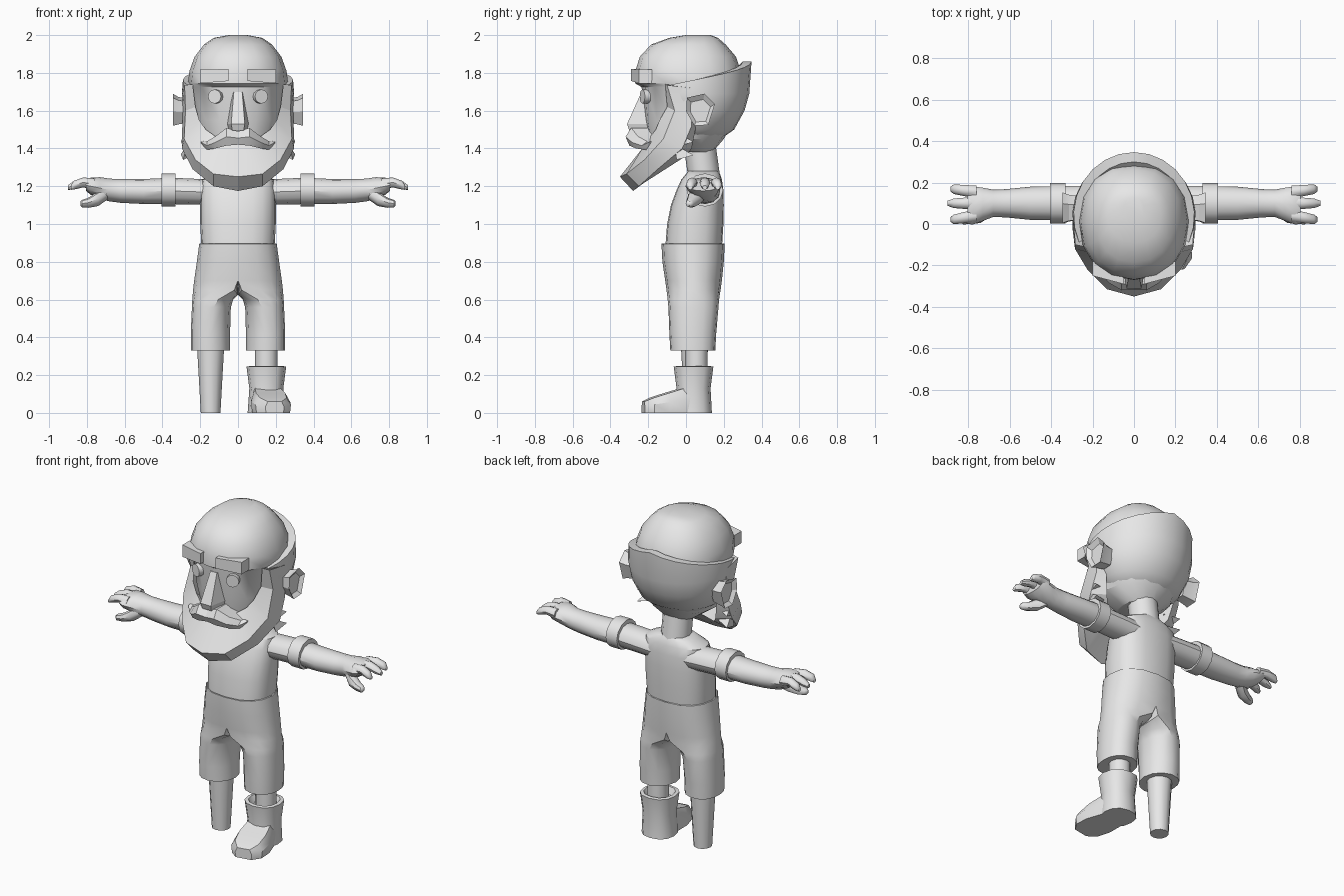
import bpy, bmesh, math
from mathutils import Vector, Matrix

if "Cube" in bpy.data.objects:
    bpy.data.objects.remove(bpy.data.objects["Cube"])

skin = bpy.data.materials.new("plain grey")
skin.diffuse_color = (0.8, 0.8, 0.8, 1)
skin.use_nodes = True
skin.node_tree.nodes["Principled BSDF"].inputs["Base Color"].default_value = skin.diffuse_color


def spow(v, p):
    return math.copysign(abs(v) ** p, v)


def make(name, bm, mirror=False, angle=35):
    """Turn a bmesh into a shaded, optionally mirrored object."""
    bmesh.ops.remove_doubles(bm, verts=bm.verts, dist=0.0005)
    bmesh.ops.recalc_face_normals(bm, faces=bm.faces)
    me = bpy.data.meshes.new(name)
    bm.to_mesh(me)
    bm.free()
    me.materials.append(skin)
    ob = bpy.data.objects.new(name, me)
    bpy.context.collection.objects.link(ob)
    bpy.ops.object.select_all(action='DESELECT')
    ob.select_set(True)
    bpy.context.view_layer.objects.active = ob
    if mirror:
        mod = ob.modifiers.new("mirror", 'MIRROR')
        mod.use_clip = True
        bpy.ops.object.modifier_apply(modifier=mod.name)
    bpy.ops.object.shade_smooth_by_angle(angle=math.radians(angle))
    return ob


def loft_into(bm, rings, closed=True, caps=True):
    rows = [[bm.verts.new(p) for p in r] for r in rings]
    n = len(rows[0])
    for a, b in zip(rows, rows[1:]):
        for i in range(n if closed else n - 1):
            j = (i + 1) % n
            bm.faces.new((a[i], a[j], b[j], b[i]))
    if caps:
        bm.faces.new(rows[0])
        bm.faces.new(rows[-1])


def loft(name, rings, mirror=False, angle=35, closed=True, caps=True):
    bm = bmesh.new()
    loft_into(bm, rings, closed, caps)
    return make(name, bm, mirror, angle)


def ring_z(z, hx, yf, yb, n=16, p=1.0, cx=0):
    """Horizontal ring from half width and front/back limits."""
    cy, ry = (yf + yb) / 2, (yb - yf) / 2
    ts = [2 * math.pi * i / n for i in range(n)]
    return [(cx + hx * spow(math.cos(t), p), cy + ry * spow(math.sin(t), p), z) for t in ts]


def ring_x(x, y, z, ry, rz, n=12):
    ts = [2 * math.pi * i / n for i in range(n)]
    return [(x, y + ry * math.cos(t), z + rz * math.sin(t)) for t in ts]


# Skull with a step under the brow
loft("head", [ring_z(*r, n=16, p=0.9) for r in (
    (2.0, .05, .0, .13), (1.985, .13, -.09, .17), (1.95, .18, -.185, .21),
    (1.885, .23, -.245, .265), (1.81, .257, -.268, .29), (1.745, .265, -.27, .30),
    (1.725, .262, -.235, .30), (1.55, .23, -.22, .26), (1.45, .2, -.2, .2),
    (1.38, .1, -.1, .14))])

# Hair wrapping the back of the head, with a raised rim
cols = []
for i in range(9):
    a = math.radians(-25 + 115 * i / 8)
    c, s = math.cos(a), math.sin(a)
    top = 1.735 + .125 * i / 8
    col = [(.235 * c, .04 + .24 * s, top - .02), (.25 * c, .04 + .26 * s, top)]
    for z, rx, ry in ((top, .292, .307), (1.69, .298, .295), (1.6, .285, .27),
                      (1.5, .235, .205), (1.44, .155, .12), (1.425, .02, .02)):
        k = .04 if z > 1.5 else .05
        col.append((max(0, rx * c) if i < 8 else 0, k + ry * s, z))
    cols.append(col)
loft("hair", cols, mirror=True, closed=False, caps=False)

# Beard: sections from the chin up to the sideburn
bm = bmesh.new()
loft_into(bm, [
    [(0, -.2, 1.44), (0, -.35, 1.25), (0, -.28, 1.175), (0, -.05, 1.36)],
    [(.1, -.2, 1.45), (.13, -.315, 1.265), (.13, -.25, 1.2), (.1, -.03, 1.36)],
    [(.17, -.16, 1.5), (.225, -.22, 1.34), (.24, -.15, 1.29), (.19, .0, 1.36)],
    [(.205, -.14, 1.55), (.285, -.12, 1.45), (.297, -.02, 1.40), (.22, .03, 1.4)],
    [(.225, -.1, 1.62), (.278, -.06, 1.6), (.295, .03, 1.52), (.24, .05, 1.5)],
    [(.24, -.11, 1.74), (.283, -.1, 1.735), (.295, .03, 1.72), (.25, .04, 1.65)]])
bm.faces.ensure_lookup_table()
bmesh.ops.delete(bm, geom=[f for f in bm.faces if all(abs(v.co.x) < .001 for v in f.verts)],
                 context='FACES_ONLY')
make("beard", bm, mirror=True, angle=25)

# Pointed tufts behind the beard
bm = bmesh.new()
for z in (1.45, 1.38):
    loft_into(bm, [[(.27, -.06, z + .04), (.29, -.05, z - .04), (.21, 0, z)],
                   [(.303, .035, z - .012), (.301, .036, z - .017), (.297, .036, z - .014)]])
make("beard_tufts", bm, mirror=True)

# Ears
loft("ear", [[(x, .075 + .078 * k * y, 1.6 + .085 * k * z + dz) for y, z in
              ((-.9, .75), (.3, 1), (1, .35), (.55, -.95), (-.4, -1), (-.95, -.1))]
             for x, k, dz in ((.26, .75, 0), (.315, .85, 0), (.345, 1, .005), (.325, .7, 0))],
     mirror=True, angle=20)

# Eyes
bm = bmesh.new()
bmesh.ops.create_cone(bm, cap_ends=True, segments=12, radius1=.037, radius2=.037, depth=.05,
                      matrix=Matrix.Translation((.115, -.208, 1.675)) @
                      Matrix.Rotation(math.radians(22), 4, 'Z') @ Matrix.Rotation(math.pi / 2, 4, 'X'))
make("eye", bm, mirror=True)

# Eyebrows
loft("eyebrow", [[(x, yf, z0), (x, yf, z1), (x, yf + .07, z1), (x, yf + .07, z0)]
                 for x, yf, z0, z1 in ((.05, -.29, 1.757, 1.82), (.2, -.25, 1.745, 1.818))],
     mirror=True)

# Nose
loft("nose", [[(-h, yf, z), (h, yf, z), (h * 1.7, -.18, z), (-h * 1.7, -.18, z)]
              for z, h, yf in ((1.70, .022, -.235), (1.53, .036, -.312), (1.495, .03, -.3))],
     angle=20)

# Moustache
loft("moustache", [[(x, yf, z), (x, yf + .03, z + h), (x, -.15, z + h), (x, -.15, z - h),
                    (x, yf + .02, z - h)]
                   for x, yf, z, h in ((0, -.315, 1.455, .035), (.06, -.32, 1.462, .047),
                                       (.12, -.285, 1.432, .032), (.165, -.235, 1.415, .022),
                                       (.195, -.2, 1.432, .008))], mirror=True, angle=25)

# Neck and shirt
loft("neck", [ring_z(z, .085, yf, yf + .17, 12) for z, yf in ((1.22, .015), (1.47, -.02))])
loft("shirt", [ring_z(*r, n=20, p=.8) for r in (
    (.87, .193, -.11, .19), (1.0, .2, -.1, .198), (1.1, .2, -.08, .2), (1.18, .2, -.05, .198),
    (1.235, .19, -.025, .19), (1.265, .13, -.0, .18), (1.28, .09, .01, .17))])

# Arms, cuffs, fingers and thumbs
loft("arm", [ring_x(*r) for r in (
    (.1, .1, 1.165, .085, .07), (.2, .1, 1.17, .085, .068), (.35, .1, 1.175, .082, .07),
    (.5, .1, 1.172, .08, .066), (.62, .1, 1.175, .068, .063), (.68, .1, 1.18, .066, .06),
    (.73, .095, 1.19, .08, .058), (.78, .09, 1.2, .093, .045), (.805, .09, 1.205, .088, .03))],
    mirror=True)
loft("cuff", [ring_x(x, .1, 1.18, .097 * k, .088 * k) for x, k in (
    (.33, .75), (.33, 1), (.405, 1), (.405, .75))], mirror=True)
bm = bmesh.new()
for y0, y1, tip in ((.155, .168, .885), (.1, .1, .9), (.04, .022, .885)):
    loft_into(bm, [ring_x(x, y, z, ry, rz, 8) for x, y, z, ry, rz in (
        (.76, y0, 1.212, .03, .03), (.82, (y0 + y1) / 2, 1.22, .027, .026),
        (.87, y1, 1.205, .023, .023), (tip, y1, 1.193, .012, .012))])
loft_into(bm, [ring_x(x, y, z, ry, rz, 8) for x, y, z, ry, rz in (
    (.69, .08, 1.165, .04, .035), (.74, .045, 1.135, .04, .04),
    (.79, .03, 1.113, .03, .027), (.825, .02, 1.108, .022, .02), (.835, .02, 1.108, .01, .01))])
make("fingers", bm, mirror=True, angle=45)


# Trousers: half waist sections turning into one leg, then mirrored
def trouser_ring(z, xi, xo, yf, yb, bulge=0, lift=0):
    cy, ry = (yf + yb) / 2, (yb - yf) / 2
    xm = xi + bulge
    ts = [math.radians(-90 + 180 * i / 8) for i in range(9)]
    pts = [(xm + (xo - xm) * spow(math.cos(t), .8), cy + ry * spow(math.sin(t), .9), z) for t in ts]
    for i in range(1, 6):
        t = math.radians(90 + 180 * i / 6)
        pts.append((xm + bulge * math.cos(t), cy + ry * .97 * math.sin(t), z + lift * abs(math.cos(t))))
    return pts


bm = bmesh.new()
loft_into(bm, [trouser_ring(*r) for r in (
    (.86, 0, .2, -.115, .19), (.897, 0, .2, -.125, .2), (.895, 0, .205, -.13, .205),
    (.80, 0, .218, -.125, .2), (.70, 0, .232, -.11, .19), (.65, 0, .238, -.103, .183, .02, -.025),
    (.60, .025, .242, -.097, .175, .08), (.56, .038, .244, -.093, .172, .09),
    (.42, .042, .25, -.088, .16, .1), (.33, .042, .25, -.083, .155, .1))])
bmesh.ops.delete(bm, geom=[f for f in bm.faces if all(abs(v.co.x) < .001 for v in f.verts)],
                 context='FACES_ONLY')
make("trousers", bm, mirror=True)

# Wooden peg leg
loft("peg_leg", [ring_z(z, r, .045 - r, .045 + r, 12, 1, -.145) for z, r in
                 ((.4, .074), (.32, .07), (0, .052))])

# Shin and boot
loft("shin", [ring_z(z, .06, -.005, .115, 12, 1, .15) for z in (.4, .2)])
loft("boot_shaft", [ring_z(z, h, .04 - h, .04 + h, 12, .85, x) for z, h, x in (
    (.21, .065, .15), (.248, .085, .15), (.245, .105, .15), (.13, .09, .15), (0, .097, .148))])
turn = Matrix.Rotation(math.radians(10), 3, 'Z')
foot = []
for y, w, top in ((.06, .08, .17), (-.02, .088, .135), (-.12, .105, .105),
                  (-.2, .095, .08), (-.245, .05, .06)):
    shape = ((-.95, 0), (.95, 0), (1, top * .55), (.75, top), (-.75, top), (-1, top * .55))
    foot.append([turn @ Vector((w * x, y, z)) + Vector((.152, .015, 0)) for x, z in shape])
loft("boot_foot", foot)
